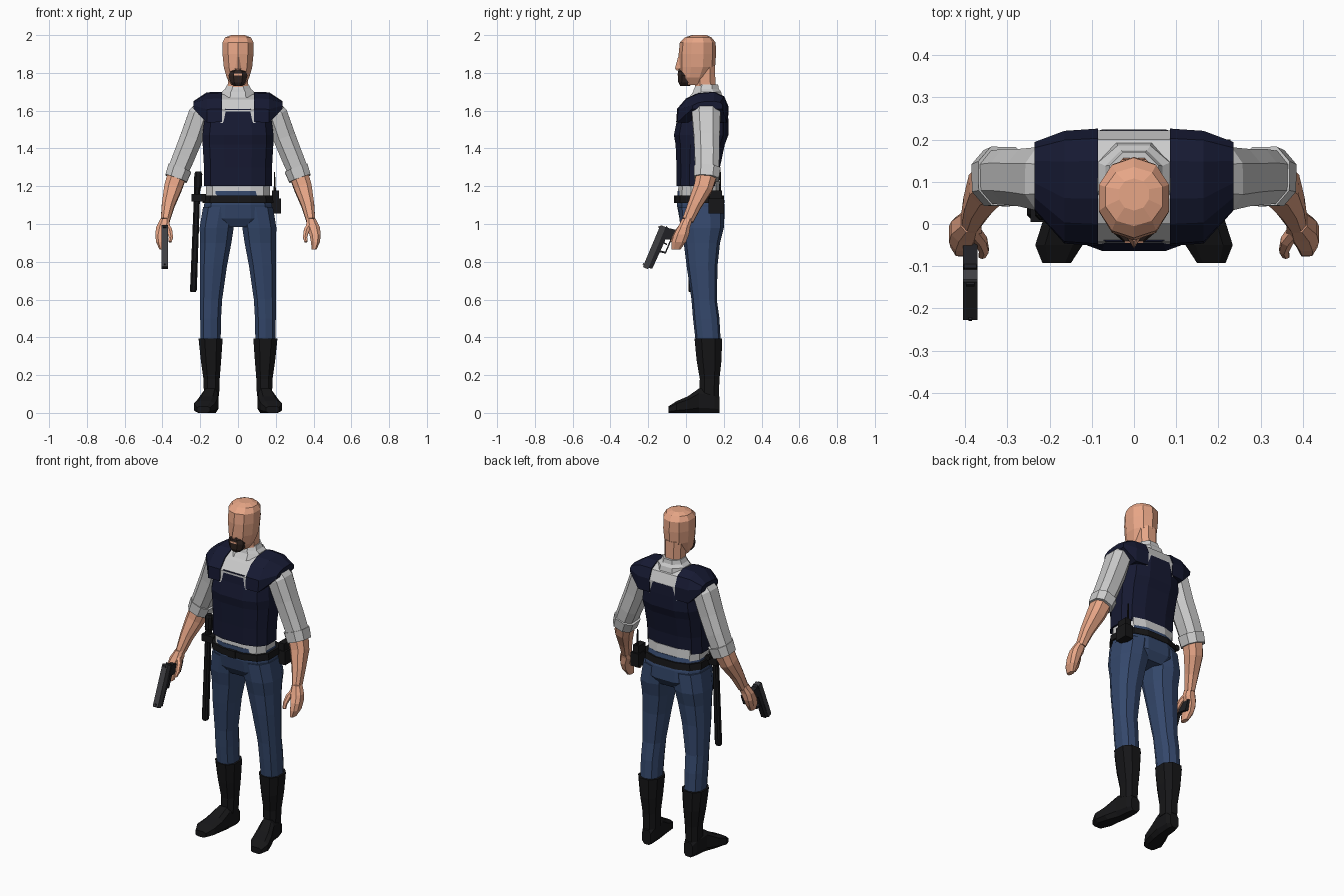
import bpy, bmesh, math
from mathutils import Vector

COL = {
    "skin": (0.80, 0.38, 0.24), "shirt": (0.55, 0.55, 0.55), "vest": (0.008, 0.010, 0.032),
    "denim": (0.035, 0.065, 0.15), "black": (0.008, 0.008, 0.009), "hair": (0.03, 0.018, 0.015),
    "steel": (0.05, 0.05, 0.055), "polymer": (0.015, 0.015, 0.018),
}
MATS = {}
for key, c in COL.items():
    MATS[key] = bpy.data.materials.new(key)
    MATS[key].diffuse_color = (*c, 1)


def skin(name, rings, mat):
    """Bridge rings of equal point count and cap both ends."""
    bm = bmesh.new()
    rows = [[bm.verts.new(p) for p in r] for r in rings]
    n = len(rows[0])
    for a, b in zip(rows, rows[1:]):
        for i in range(n):
            bm.faces.new((a[i], a[(i + 1) % n], b[(i + 1) % n], b[i]))
    bm.faces.new(rows[0][::-1])
    bm.faces.new(rows[-1])
    bmesh.ops.recalc_face_normals(bm, faces=bm.faces)
    me = bpy.data.meshes.new(name)
    bm.to_mesh(me)
    bm.free()
    me.materials.append(MATS[mat])
    ob = bpy.data.objects.new(name, me)
    bpy.context.collection.objects.link(ob)
    return ob


def loft(name, secs, mat, n=8, p=0.8, axis=(0, 0, 1), side=1):
    """Sections are (x, y, z, rx, ry); axis=None makes the rings follow the path."""
    unit = []
    for i in range(n):
        a = 2 * math.pi * (i + 0.5) / n
        c, s = math.cos(a), math.sin(a)
        unit.append((math.copysign(abs(c) ** p, c), math.copysign(abs(s) ** p, s)))
    mx, my = max(u[0] for u in unit), max(u[1] for u in unit)
    ctr = [Vector(s[:3]) for s in secs]
    rings = []
    for k, s in enumerate(secs):
        t = Vector(axis) if axis else ctr[max(k - 1, 0)] - ctr[min(k + 1, len(secs) - 1)]
        q = Vector((0, 0, 1)).rotation_difference(t)
        ring = [ctr[k] + q @ Vector((u / mx * s[3], v / my * s[4], 0)) for u, v in unit]
        rings.append([(side * w.x, w.y, w.z) for w in ring])
    return skin(name, rings, mat)


def slab(name, pts, x0, x1, mat):
    """Side profile of (y, z) points extruded across x."""
    return skin(name, [[(x, y, z) for y, z in pts] for x in (x0, x1)], mat)


def box(name, x0, x1, y0, y1, z0, z1, mat):
    return slab(name, [(y0, z0), (y1, z0), (y1, z1), (y0, z1)], x0, x1, mat)


# Head, neck and face
loft("head", [(0, .045, 1.735, .035, .055), (0, .045, 1.775, .06, .08), (0, .058, 1.83, .075, .096),
              (0, .06, 1.90, .082, .099), (0, .062, 1.96, .083, .095), (0, .065, 1.988, .068, .07),
              (0, .07, 2.0, .035, .038)], "skin", n=10, p=.95)
loft("neck", [(0, .105, 1.67, .06, .058), (0, .102, 1.74, .052, .054), (0, .098, 1.84, .055, .055)], "skin")
skin("nose", [[(-.008, -.035, 1.885), (.008, -.035, 1.885), (0, -.042, 1.885)],
              [(-.018, -.03, 1.825), (.018, -.03, 1.825), (0, -.058, 1.825)],
              [(-.012, -.03, 1.812), (.012, -.03, 1.812), (0, -.05, 1.812)]], "skin")
loft("beard", [(0, -.005, 1.73, .022, .025), (0, -.005, 1.75, .04, .036), (0, .0, 1.785, .05, .042),
               (0, .0, 1.808, .042, .042), (0, -.002, 1.818, .02, .036)], "hair")
box("mouth", -.022, .022, -.045, -.03, 1.786, 1.796, "skin")

# Torso: vest body, shirt hem and collar
loft("vest_body", [(0, .062, 1.20, .18, .112), (0, .065, 1.30, .18, .115), (0, .075, 1.42, .187, .13),
                   (0, .08, 1.47, .188, .144), (0, .088, 1.55, .178, .136), (0, .09, 1.61, .16, .132)],
     "vest", n=12, p=.7)
loft("shirt_hem", [(0, .07, 1.14, .168, .115), (0, .07, 1.225, .17, .108)], "shirt", n=12, p=.7)
strap = [(-.052, 1.54), (-.047, 1.61), (.0, 1.665), (.06, 1.692), (.15, 1.70),
         (.203, 1.675), (.226, 1.62), (.222, 1.54)]
slab("shirt_yoke", [(.09 + (y - .09) * .97, z - .006) for y, z in strap], -.092, .092, "shirt")
loft("collar", [(0, .105, 1.67, .092, .088), (0, .112, 1.70, .085, .074), (0, .108, 1.715, .068, .066),
                (0, .112, 1.738, .058, .058)], "shirt", p=.9)

for s, side in ((1, "left"), (-1, "right")):
    # Vest shoulder straps
    skin(side + "_vest_strap", [
        [(s * .085, y, z) for y, z in strap],
        [(s * .165, .09 + (y - .09) * .96, z - .003) for y, z in strap],
        [(s * .236, .115 + (y - .09) * .58, 1.61 + (z - 1.54) * .25) for y, z in strap]], "vest")

    # Arms: sleeve, rolled cuff, forearm
    loft(side + "_sleeve", [(.155, .107, 1.625, .055, .065), (.205, .107, 1.575, .06, .075),
                            (.245, .11, 1.46, .06, .068), (.285, .112, 1.36, .058, .066),
                            (.322, .11, 1.27, .055, .062)], "shirt", axis=None, side=s)
    loft(side + "_cuff", [(.308, .113, 1.295, .064, .07), (.328, .108, 1.24, .06, .066)],
         "shirt", axis=None, side=s)
    loft(side + "_forearm", [(.322, .108, 1.26, .05, .055), (.345, .09, 1.19, .047, .05),
                             (.37, .045, 1.10, .034, .036), (.385, .01, 1.02, .024, .03)],
         "skin", axis=None, side=s)
    # Hand: palm with curled fingers, and thumb
    loft(side + "_hand", [(.386, .008, 1.03, .024, .028), (.397, -.01, .985, .036, .032),
                          (.408, -.024, .945, .03, .04), (.41, -.038, .905, .024, .038),
                          (.403, -.053, .866, .013, .024)], "skin", side=s)
    loft(side + "_thumb", [(.385, -.012, 1.0, .016, .016), (.362, -.04, .965, .014, .015),
                           (.355, -.062, .93, .011, .012), (.36, -.076, .905, .008, .008)],
         "skin", n=6, axis=None, side=s)

    # Trouser legs
    loft(side + "_leg", [(.095, .08, 1.09, .09, .12), (.113, .085, .98, .09, .115),
                         (.118, .084, .90, .083, .096), (.13, .085, .78, .072, .082),
                         (.142, .096, .60, .058, .067), (.145, .107, .50, .055, .07),
                         (.145, .118, .37, .053, .066)], "denim", n=10, side=s)
    # Boots: shaft and foot turned outwards
    loft(side + "_boot_shaft", [(.145, .118, .395, .064, .073), (.143, .122, .28, .054, .066),
                                (.14, .125, .18, .043, .052), (.14, .122, .09, .04, .052)],
         "black", side=s)
    foot = [(.138, .177, .085, .028), (.14, .15, .115, .038), (.147, .07, .13, .042),
            (.163, .01, .088, .052), (.178, -.05, .062, .056), (.183, -.092, .035, .034)]
    loft(side + "_boot_foot", [(x, y, h / 2, w, h / 2) for x, y, h, w in foot],
         "black", p=.6, axis=(0, 1, 0), side=s)

# Trouser seat and belt
loft("trouser_seat", [(0, .085, .985, .13, .09), (0, .085, 1.03, .185, .12), (0, .078, 1.10, .18, .126),
                      (0, .07, 1.175, .166, .115)], "denim", n=12, p=.75)
loft("belt", [(0, .073, 1.112, .188, .131), (0, .071, 1.15, .184, .129)], "black", n=12, p=.75)
box("belt_buckle", -.025, .025, -.064, -.04, 1.11, 1.152, "black")

# Radio in its pouch with aerial
box("radio_pouch", .175, .228, .12, .2, 1.055, 1.135, "black")
box("radio", .18, .218, .125, .19, 1.13, 1.178, "black")
loft("radio_aerial", [(.195, .18, 1.17, .006, .006), (.193, .182, 1.275, .003, .003)], "black", n=6)

# Baton with side handle and belt loop
loft("baton", [(-.238, .03, .64, .014, .014), (-.236, .03, .65, .018, .018), (-.216, .03, 1.18, .016, .016),
               (-.213, .03, 1.20, .021, .021), (-.21, .03, 1.265, .021, .021),
               (-.21, .03, 1.278, .015, .015)], "black", n=8)
box("baton_loop", -.245, -.17, .005, .055, 1.12, 1.16, "black")
loft("baton_handle", [(-.216, .03, 1.185, .014, .014), (-.216, .085, 1.185, .012, .012),
                      (-.216, .095, 1.185, .017, .017), (-.216, .11, 1.185, .015, .015)],
     "black", axis=(0, 1, 0))


# Pistol: u runs from the rear to the muzzle, v from the sights to the grip
def gun(name, uv, half, mat):
    pts = [(-.135 - .388 * u + .92 * v, .995 - .92 * u - .388 * v) for u, v in uv]
    return slab(name, pts, -.388 - half, -.388 + half, mat)


def gun_box(name, u0, u1, v0, v1, half, mat):
    return gun(name, [(u0, v0), (u1, v0), (u1, v1), (u0, v1)], half, mat)


gun("pistol_slide", [(0, .004), (.005, 0), (.238, 0), (.242, .005), (.242, .03), (0, .03)], .017, "steel")
gun("pistol_frame", [(-.008, .03), (.235, .03), (.23, .05), (.05, .055), (0, .045)], .015, "polymer")
gun("pistol_grip", [(.0, .04), (.062, .045), (.05, .085), (.035, .15), (-.028, .15), (-.008, .085)],
    .017, "polymer")
gun_box("pistol_guard_bottom", .045, .13, .078, .085, .007, "polymer")
gun("pistol_guard_front", [(.125, .05), (.135, .05), (.13, .085), (.12, .085)], .007, "polymer")
gun_box("pistol_trigger", .078, .085, .05, .072, .004, "polymer")
gun_box("pistol_rear_sight", .008, .018, -.006, .002, .01, "polymer")
gun_box("pistol_front_sight", .222, .23, -.006, .002, .004, "polymer")
